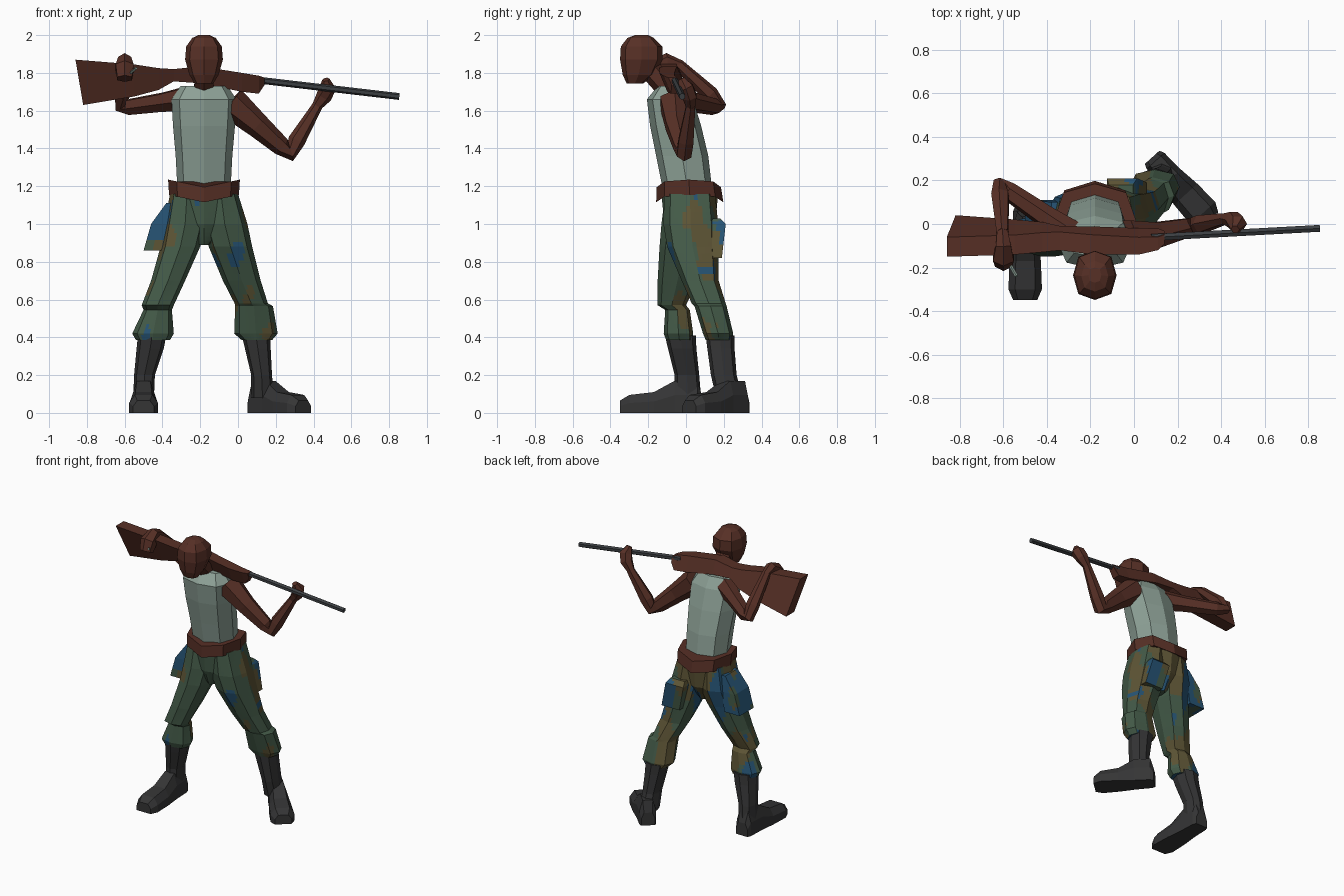
import bpy, bmesh, math
from mathutils import Vector, noise

if bpy.data.objects.get("Cube"):
    bpy.data.objects.remove(bpy.data.objects["Cube"], do_unlink=True)


def material(name, rgb):
    m = bpy.data.materials.new(name)
    m.use_nodes = True
    m.diffuse_color = (*rgb, 1)
    m.node_tree.nodes["Principled BSDF"].inputs["Base Color"].default_value = (*rgb, 1)
    return m


BROWN = material("dark brown", (0.095, 0.029, 0.019))
SHIRT = material("pale sage", (0.27, 0.36, 0.31))
GREEN = material("camo green", (0.058, 0.105, 0.066))
OLIVE = material("camo olive", (0.11, 0.09, 0.036))
BLUE = material("camo blue", (0.02, 0.09, 0.18))
BOOT = material("boot black", (0.035, 0.035, 0.036))
STEEL = material("gun steel", (0.045, 0.05, 0.055))


def skin_rings(name, rings, mat):
    """Join rings of points into a closed solid."""
    bm = bmesh.new()
    loops = [[bm.verts.new(p) for p in ring] for ring in rings]
    n = len(loops[0])
    for a, b in zip(loops, loops[1:]):
        for i in range(n):
            j = (i + 1) % n
            bm.faces.new((a[i], a[j], b[j], b[i]))
    bm.faces.new(loops[0])
    bm.faces.new(loops[-1])
    bmesh.ops.recalc_face_normals(bm, faces=bm.faces)
    me = bpy.data.meshes.new(name)
    bm.to_mesh(me)
    bm.free()
    me.materials.append(mat)
    ob = bpy.data.objects.new(name, me)
    bpy.context.collection.objects.link(ob)
    return ob


def stack(name, levels, mat, n=8, power=0.8, phase=0.0):
    """Solid of level rings: (z, centre x, centre y, half width, half depth)."""
    def soft(v):
        return math.copysign(abs(v) ** power, v)
    angles = [phase + math.tau * i / n for i in range(n)]
    return skin_rings(name, [[(cx + rx * soft(math.cos(a)), cy + ry * soft(math.sin(a)), z)
                              for a in angles] for z, cx, cy, rx, ry in levels], mat)


def limb(name, path, ref, mat, n=6):
    """Tube along a path of (x, y, z, radius)."""
    pts = [Vector(p[:3]) for p in path]
    rings = []
    for i, p in enumerate(path):
        t = pts[min(i + 1, len(pts) - 1)] - pts[max(i - 1, 0)]
        u = t.cross(Vector(ref)).normalized()
        v = t.cross(u).normalized()
        rings.append([pts[i] + p[3] * (u * math.cos(k * math.tau / n) + v * math.sin(k * math.tau / n))
                      for k in range(n)])
    return skin_rings(name, rings, mat)


def camouflage(ob, blue_bias=0.0, cuts=4):
    """Divide the cloth finely and colour it in blotches."""
    me = ob.data
    bm = bmesh.new()
    bm.from_mesh(me)
    bmesh.ops.subdivide_edges(bm, edges=bm.edges[:], cuts=cuts, use_grid_fill=True)
    bm.normal_update()
    for f in bm.faces:
        c = f.calc_center_median()
        spot = Vector((c.x * 7, c.y * 7, c.z * 4.5))
        if noise.noise(spot + Vector((9, 3, 5))) + blue_bias + 0.1 * f.normal.y > 0.36:
            f.material_index = 2
        elif noise.noise(spot) + 0.28 * f.normal.y > 0.12:
            f.material_index = 1
    bm.to_mesh(me)
    bm.free()
    me.materials.append(OLIVE)
    me.materials.append(BLUE)


# Head and neck
stack("head", [(1.745, -.18, -.27, .05, .045), (1.79, -.18, -.25, .077, .085),
               (1.87, -.18, -.236, .1, .113), (1.94, -.18, -.235, .094, .11),
               (1.985, -.18, -.24, .062, .07), (2.0, -.18, -.235, .03, .035)], BROWN)
limb("neck", [(-.18, -.08, 1.67, .065), (-.18, -.12, 1.74, .058), (-.18, -.2, 1.83, .058)],
     (1, 0, 0), BROWN)

# Vest, leaning forward
stack("vest", [(1.17, -.18, .01, .14, .13), (1.36, -.18, -.02, .15, .138),
               (1.52, -.18, -.055, .164, .135), (1.66, -.18, -.085, .172, .122),
               (1.73, -.18, -.08, .125, .07)], SHIRT)

# Belt, higher at the hips
belt = stack("belt", [(1.115, -.18, .02, .185, .178), (1.195, -.18, .015, .19, .17)], BROWN)
for v in belt.data.vertices:
    v.co.z += 0.04 * abs(v.co.x + 0.18) / 0.19

# Trousers
camouflage(stack("trouser_seat", [(1.16, -.18, .02, .172, .15), (1.0, -.18, .02, .14, .135),
                                  (.89, -.18, .01, .03, .08)], GREEN))
camouflage(stack("right_trouser_leg", [
    (1.16, -.27, .02, .09, .13), (1.0, -.28, .015, .11, .145), (.88, -.305, -.01, .105, .13),
    (.7, -.37, -.045, .09, .105), (.57, -.425, -.075, .085, .075), (.545, -.425, -.045, .075, .065),
    (.42, -.45, -.04, .11, .078), (.385, -.45, -.035, .09, .07)], GREEN))
camouflage(stack("left_trouser_leg", [
    (1.16, -.09, .02, .09, .135), (1.0, -.07, .025, .12, .145), (.88, -.04, .035, .115, .135),
    (.7, .02, .075, .1, .098), (.58, .07, .12, .088, .09), (.565, .085, .13, .1, .085),
    (.42, .095, .17, .115, .08), (.385, .1, .175, .08, .07)], GREEN))

# Thigh pockets
box = dict(n=4, power=0, phase=math.pi / 4)
camouflage(stack("right_pocket", [(1.11, -.35, .03, .03, .07), (1.0, -.41, .03, .05, .08),
                                  (.86, -.44, .03, .06, .08)], GREEN, **box), 0.45)
camouflage(stack("left_pocket", [(1.03, -.06, .12, .055, .06), (1.0, -.055, .15, .07, .06),
                                 (.82, -.01, .13, .07, .06)], GREEN, **box), 0.2)


def foot(name, origin, heading, length):
    """Low shoe built from six-sided slices from heel to toe."""
    o = Vector((*origin, 0))
    fwd = Vector((*heading, 0)).normalized()
    side = Vector((-fwd.y, fwd.x, 0))
    rings = []
    for d, w, h in [(-.085, .045, .09), (-.06, .055, .17), (.06, .06, .17),
                    (.17, .072, .11), (.3, .077, .095), (.35, .055, .065)]:
        rings.append([o + fwd * d * length + side * w * s + Vector((0, 0, h * k))
                      for s, k in [(-1, 0), (-1, .55), (-.6, 1), (.6, 1), (1, .55), (1, 0)]])
    skin_rings(name, rings, BOOT)


# Boots
foot("right_boot_foot", (-.5, 0), (0, -1), 1)
stack("right_boot_shaft", [(.41, -.455, -.03, .075, .082), (.34, -.465, -.02, .072, .075),
                           (.2, -.495, .005, .055, .065), (.08, -.5, .01, .055, .07)], BOOT)
foot("left_boot_foot", (.135, .25), (.67, -.74), .9)
stack("left_boot_shaft", [(.41, .095, .18, .075, .076), (.34, .105, .185, .068, .072),
                          (.2, .125, .2, .055, .068), (.08, .13, .23, .06, .07)], BOOT)

# Arms, bent up to hold the rifle behind the neck
limb("left_arm", [(-.04, -.06, 1.645, .088), (.1, -.05, 1.525, .066), (.23, -.02, 1.41, .05),
                  (.275, -.01, 1.375, .045), (.31, 0, 1.44, .046), (.42, .025, 1.625, .028)],
     (0, 1, 0), BROWN)
limb("left_hand", [(.415, .025, 1.62, .026), (.455, .02, 1.675, .042), (.475, 0, 1.72, .045),
                   (.465, -.025, 1.765, .02)], (0, 1, 0), BROWN)
limb("right_arm", [(-.27, -.06, 1.665, .07), (-.4, .03, 1.645, .054), (-.575, .15, 1.62, .045),
                   (-.62, .18, 1.62, .035), (-.615, .13, 1.685, .045), (-.605, -.04, 1.845, .03)],
     (.4, .6, .7), BROWN)
limb("right_hand", [(-.605, -.03, 1.84, .028), (-.6, -.1, 1.865, .04), (-.6, -.15, 1.83, .055),
                    (-.6, -.175, 1.77, .045)], (1, 0, 0), BROWN)

# Rifle stock: slices of (x, bottom z, top z, centre y, half thickness), tilted back
slices = []
for x, low, high, y, w in [(-.84, 1.63, 1.87, -.055, .045), (-.55, 1.675, 1.845, -.06, .045),
                           (-.42, 1.71, 1.825, -.06, .045), (-.34, 1.755, 1.82, -.065, .042),
                           (-.2, 1.745, 1.835, -.075, .045), (.02, 1.7, 1.8, -.08, .04),
                           (.11, 1.69, 1.785, -.07, .03), (.14, 1.735, 1.775, -.062, .022)]:
    h = (high - low) / 2
    slant = 0.17 if x < -0.8 else 0
    slices.append([(x - slant * h * s, y - 0.42 * h * s + w * k, (low + high) / 2 + h * s)
                   for s, k in [(-1, -1), (-1, 1), (1, 1), (1, -1)]])
skin_rings("rifle_stock", slices, BROWN)
limb("rifle_barrel", [(.08, -.062, 1.765, .018), (.853, -.02, 1.675, .018)], (0, 1, 0), STEEL)
limb("rifle_bolt", [(-.58, -.17, 1.79, .008), (-.54, -.24, 1.825, .008)], (0, 0, 1), SHIRT, 4)
